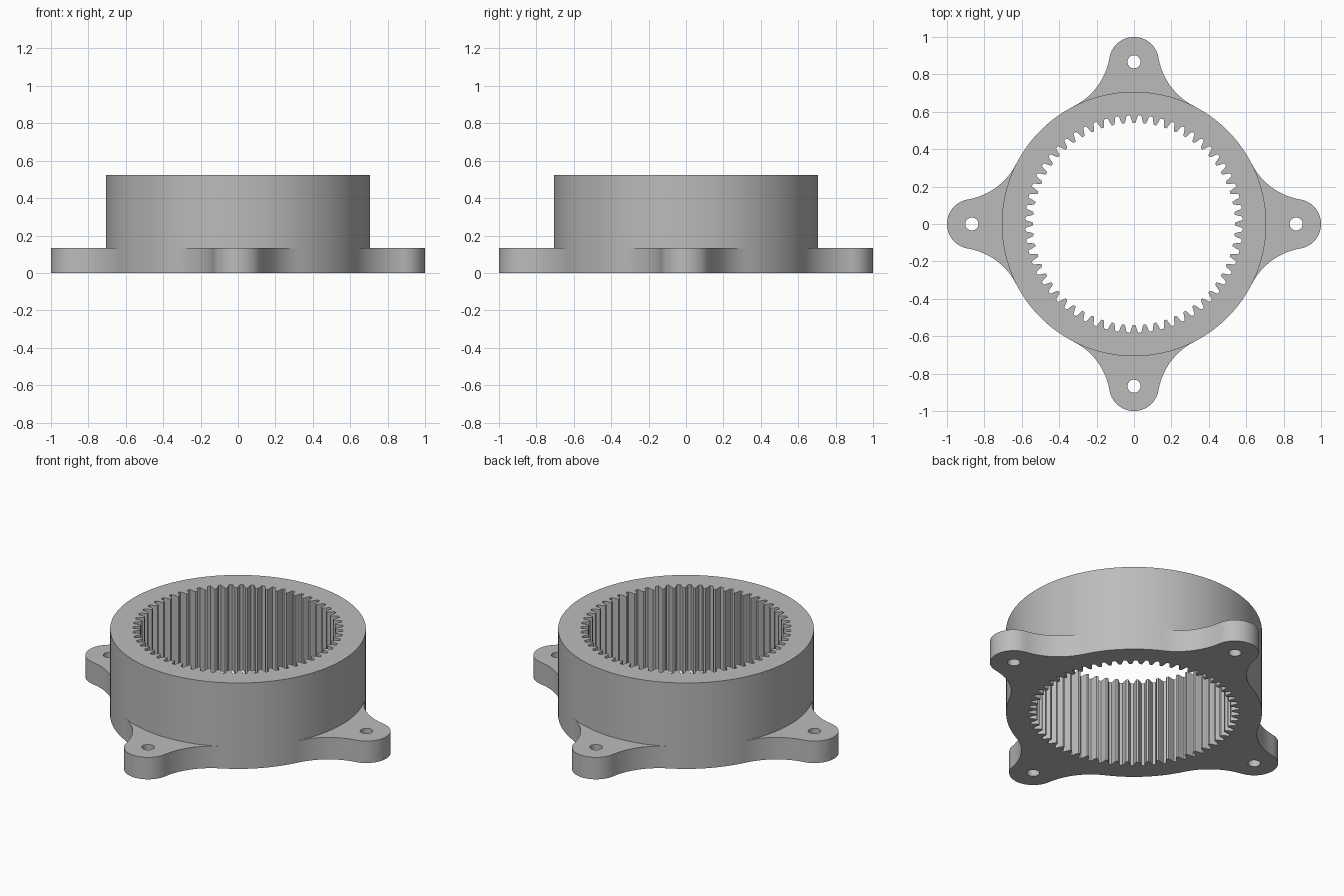
import bpy, bmesh
from math import sin, cos, pi, atan2, acos, radians
from mathutils import Vector, Matrix

cube = bpy.data.objects.get("Cube")
if cube:
    bpy.data.objects.remove(cube, do_unlink=True)

RING_R, HEIGHT, FLANGE = 0.707, 0.524, 0.134
HOLE_AT, HOLE_R, EAR_R, FILLET_R = 0.867, 0.035, 0.133, 0.356
TEETH, TIP, PITCH, ROOT = 60, 0.54, 0.561, 0.582


def arc(cx, cy, r, start, end, steps):
    """Points along an arc, both ends included."""
    angles = [start + (end - start) * i / steps for i in range(steps + 1)]
    return [Vector((cx + r * cos(a), cy + r * sin(a), 0)) for a in angles]


def turned(points, quarter):
    turn = Matrix.Rotation(quarter * pi / 2, 3, 'Z')
    return [turn @ p for p in points]


# Ear pointing along +x: tangent fillets join the tip circle to the ring
reach, gap = RING_R + FILLET_R, EAR_R + FILLET_R
spread = acos((reach**2 + HOLE_AT**2 - gap**2) / (2 * reach * HOLE_AT))
fx, fy = reach * cos(spread), reach * sin(spread)
touch = atan2(fy, fx - HOLE_AT)
fillet = arc(fx, fy, FILLET_R, spread + pi, touch + pi, 14)
lower_fillet = [Vector((p.x, -p.y, 0)) for p in fillet]
tip = arc(HOLE_AT, 0, EAR_R, -touch, touch, 28)
ear = lower_fillet + tip[1:-1] + fillet[::-1]
under_ear = arc(0, 0, RING_R, -spread, spread, 20)
free_arc = arc(0, 0, RING_R, spread, pi / 2 - spread, 14)
hole = arc(HOLE_AT, 0, HOLE_R, 0, 2 * pi, 28)[:-1]

# Full outlines
outline, circle = [], []
for q in range(4):
    outline += turned(ear + free_arc[1:-1], q)
    circle += turned(under_ear + free_arc[1:-1], q)
holes = [turned(hole, q) for q in range(4)]

# Internal tooth profile: position within one tooth pitch, and radius
half_tooth = [(0.11, TIP), (0.19, 0.55), (0.25, PITCH), (0.31, 0.574), (0.37, ROOT)]
tooth = [(-f, r) for f, r in reversed(half_tooth)] + half_tooth
gear = [Vector((r * cos(a), r * sin(a), 0))
        for i in range(TEETH) for f, r in tooth
        for a in [2 * pi * (i + f) / TEETH]]

bm = bmesh.new()


def wall(points, low, high):
    rows = [[bm.verts.new((p.x, p.y, z)) for p in points] for z in (low, high)]
    for i in range(len(points)):
        j = (i + 1) % len(points)
        bm.faces.new((rows[0][i], rows[0][j], rows[1][j], rows[1][i]))


def cap(loops, z):
    edges = []
    for points in loops:
        ring = [bm.verts.new((p.x, p.y, z)) for p in points]
        edges += [bm.edges.new((ring[i - 1], ring[i])) for i in range(len(ring))]
    bmesh.ops.triangle_fill(bm, use_beauty=True, use_dissolve=False,
                            edges=edges, normal=(0, 0, 1))


# Ring body, toothed bore, flange rim and bolt holes
wall(circle, FLANGE, HEIGHT)
wall(outline, 0, FLANGE)
wall(gear, 0, FLANGE)
wall(gear, FLANGE, HEIGHT)
for h in holes:
    wall(h, 0, FLANGE)

# Flat faces: top, underside and the four ear tops
cap([circle, gear], HEIGHT)
cap([outline, gear] + holes, 0)
for q in range(4):
    cap([turned(ear + under_ear[-2:0:-1], q), holes[q]], FLANGE)

bmesh.ops.remove_doubles(bm, verts=bm.verts[:], dist=0.00005)
bmesh.ops.recalc_face_normals(bm, faces=bm.faces[:])

mesh = bpy.data.meshes.new("ring_gear_housing")
bm.to_mesh(mesh)
bm.free()
housing = bpy.data.objects.new("ring_gear_housing", mesh)
bpy.context.collection.objects.link(housing)

# Plain grey metal
grey = bpy.data.materials.new("grey_metal")
grey.use_nodes = True
colour = (0.5, 0.5, 0.5, 1)
grey.diffuse_color = colour
grey.node_tree.nodes["Principled BSDF"].inputs["Base Color"].default_value = colour
mesh.materials.append(grey)

bpy.ops.object.select_all(action='DESELECT')
housing.select_set(True)
bpy.context.view_layer.objects.active = housing
bpy.ops.object.shade_smooth_by_angle(angle=radians(25))
